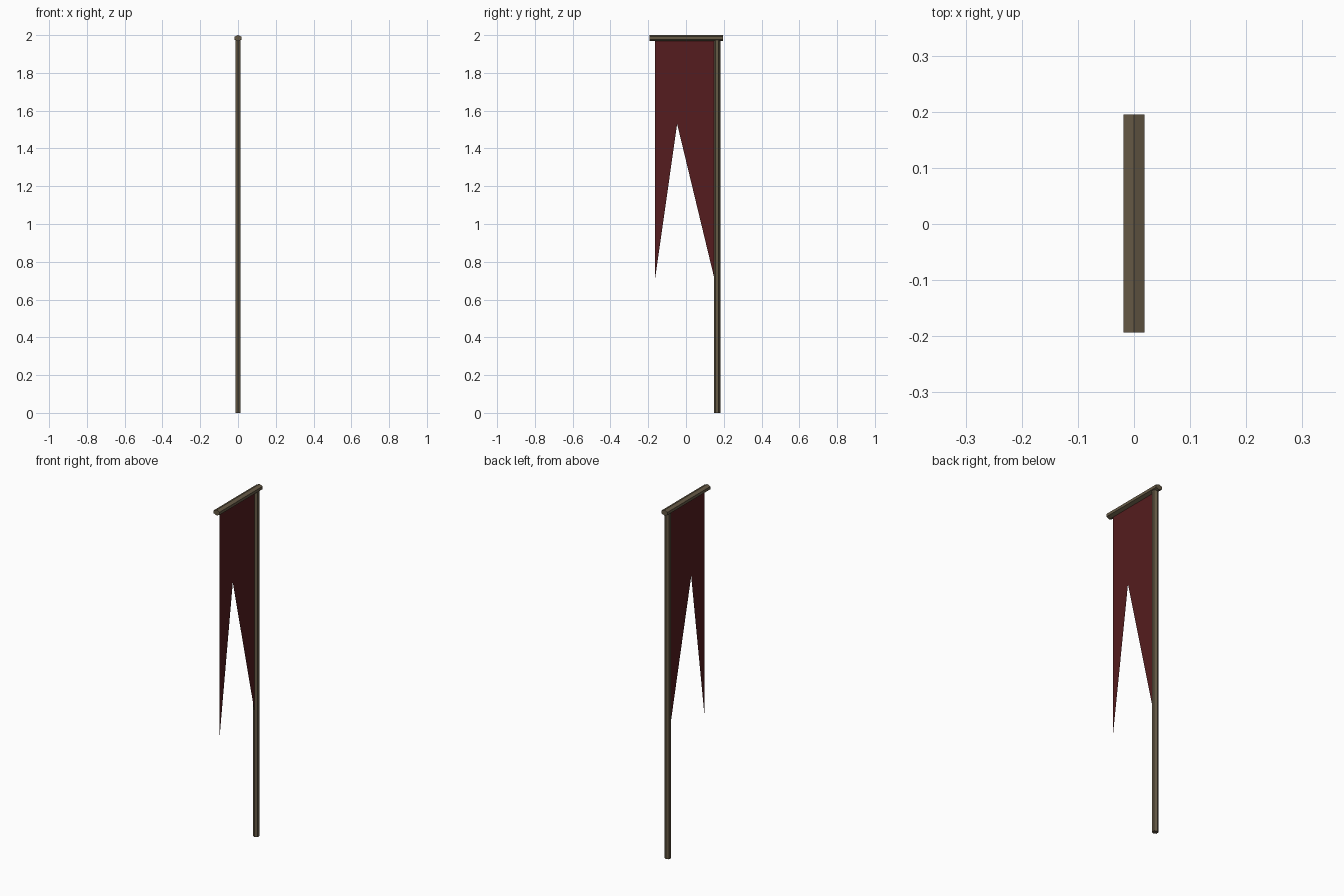
import bpy, math
from mathutils import Matrix

if "Cube" in bpy.data.objects:
    bpy.data.objects.remove(bpy.data.objects["Cube"])


def material(name, color):
    m = bpy.data.materials.new(name)
    m.diffuse_color = color
    m.use_nodes = True
    m.node_tree.nodes["Principled BSDF"].inputs["Base Color"].default_value = m.diffuse_color
    return m


wood = material("wood", (0.13, 0.10, 0.06, 1))
cloth = material("cloth", (0.09, 0.012, 0.013, 1))


def rod(name, radius, length, matrix, sides=6):
    """Flat-faced wooden rod."""
    bpy.ops.mesh.primitive_cylinder_add(vertices=sides, radius=radius, depth=length)
    ob = bpy.context.object
    ob.name = name
    ob.data.transform(matrix)
    ob.data.materials.append(wood)
    return ob


# Upright pole
rod("pole", 0.0165, 1.98, Matrix.Translation((0, 0.165, 0.99)))

# Crossbar along y, with a ridge on top
rod("crossbar", 0.0195, 0.388,
    Matrix.Translation((0, 0.001, 1.984)) @ Matrix.Diagonal((1.13, 1, 0.82, 1))
    @ Matrix.Rotation(math.radians(90), 4, 'X'))

# Swallow-tailed cloth banner
outline = [(-0.165, 1.985), (-0.165, 0.70), (-0.047, 1.53), (0.153, 0.70), (0.153, 1.985)]
mesh = bpy.data.meshes.new("banner")
mesh.from_pydata([(0, y, z) for y, z in outline], [], [(0, 1, 2), (0, 2, 4), (2, 3, 4)])
mesh.materials.append(cloth)
banner = bpy.data.objects.new("banner", mesh)
bpy.context.collection.objects.link(banner)
